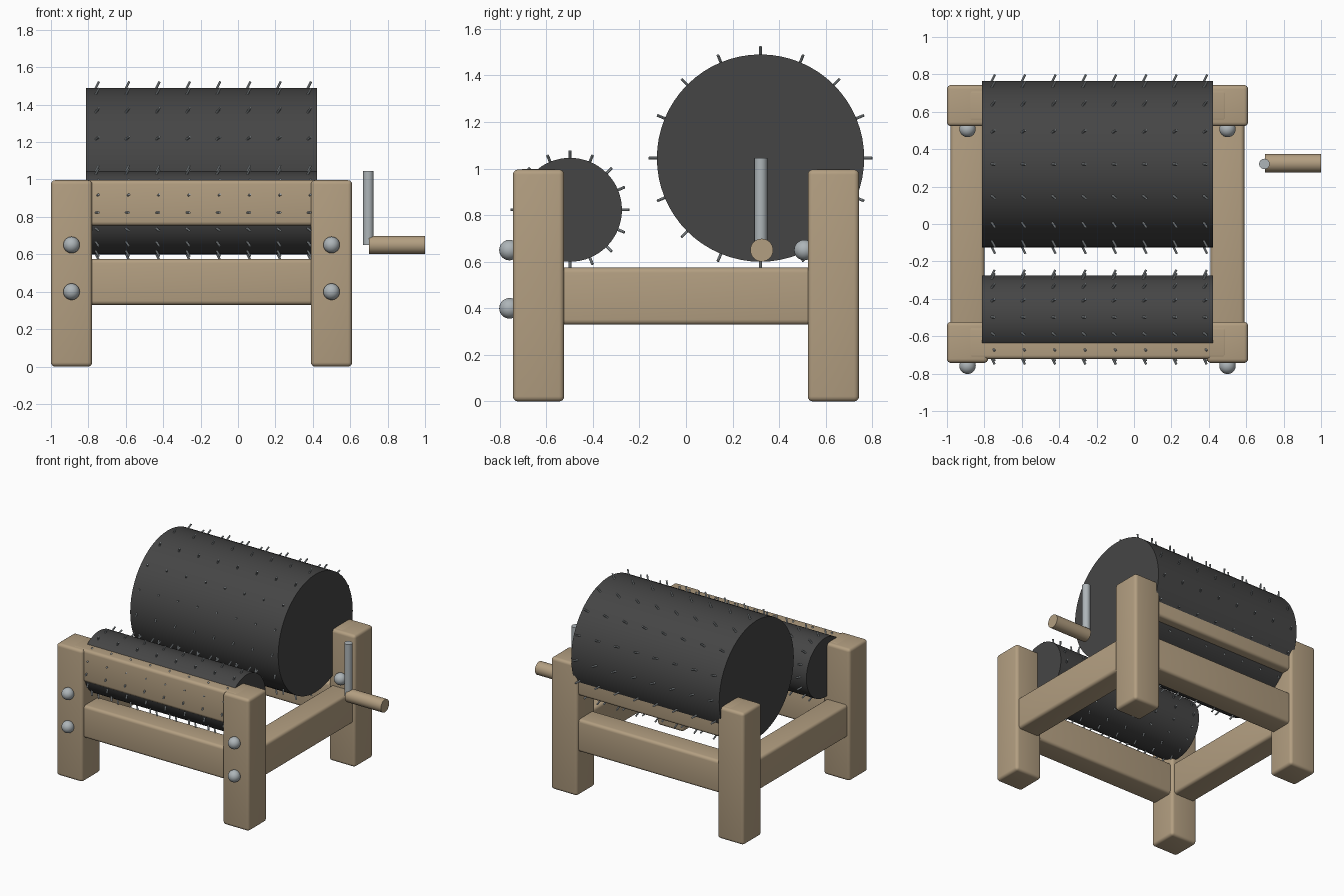
import bpy
import bmesh
from math import pi, cos, sin
from mathutils import Matrix, Vector

cube = bpy.data.objects.get("Cube")
if cube:
    bpy.data.objects.remove(cube, do_unlink=True)


def material(name, rgb):
    m = bpy.data.materials.new(name)
    m.use_nodes = True
    m.diffuse_color = (*rgb, 1)
    m.node_tree.nodes["Principled BSDF"].inputs["Base Color"].default_value = (*rgb, 1)
    return m


WOOD = material("tan wood", (0.45, 0.345, 0.22))
DARK = material("charcoal drum", (0.06, 0.06, 0.06))
METAL = material("grey metal", (0.42, 0.46, 0.48))


def finish(name, bm, mat, smooth=True):
    mesh = bpy.data.meshes.new(name)
    bm.to_mesh(mesh)
    bm.free()
    mesh.materials.append(mat)
    ob = bpy.data.objects.new(name, mesh)
    bpy.context.collection.objects.link(ob)
    if smooth:
        bpy.ops.object.select_all(action="DESELECT")
        ob.select_set(True)
        bpy.context.view_layer.objects.active = ob
        bpy.ops.object.shade_smooth_by_angle(angle=pi / 5)
    return ob


def add_rod(bm, start, end, radius, sides):
    start, end = Vector(start), Vector(end)
    axis = end - start
    turn = axis.to_track_quat("Z", "Y").to_matrix().to_4x4()
    bmesh.ops.create_cone(bm, cap_ends=True, segments=sides, radius1=radius,
                          radius2=radius, depth=axis.length,
                          matrix=Matrix.Translation((start + end) / 2) @ turn)


def rod(name, start, end, radius, mat, sides=32):
    bm = bmesh.new()
    add_rod(bm, start, end, radius, sides)
    return finish(name, bm, mat)


def beam(name, centre, size):
    bm = bmesh.new()
    bmesh.ops.create_cube(bm, size=1, matrix=Matrix.Translation(centre)
                          @ Matrix.Diagonal((*size, 1)))
    bmesh.ops.bevel(bm, geom=bm.edges[:], offset=0.022, segments=4,
                    profile=0.5, affect="EDGES")
    return finish(name, bm, WOOD)


# Frame: four posts, low rails all round, high rails front and back
MID_X, HALF_X, HALF_Y = -0.195, 0.695, 0.633
LOW_Z, HIGH_Z = 0.452, 0.875
THICK, TALL = 0.18, 0.245
for sx, side in ((-1, "right"), (1, "left")):
    x = MID_X + sx * HALF_X
    beam(side + "_low_rail", (x, 0, LOW_Z), (THICK, 2 * HALF_Y, TALL))
    for sy, end in ((-1, "front"), (1, "back")):
        y = sy * HALF_Y
        beam(f"{end}_{side}_post", (x, y, 0.498), (0.22, 0.22, 0.996))
        # Round bolt heads on the forward face of each post
        for level, z in (("low", 0.4), ("high", 0.65)):
            bm = bmesh.new()
            bmesh.ops.create_uvsphere(bm, u_segments=24, v_segments=16, radius=0.044,
                                      matrix=Matrix.Translation((x, y - 0.125, z)))
            finish(f"{end}_{side}_{level}_bolt", bm, METAL)
for sy, end in ((-1, "front"), (1, "back")):
    for level, z in (("low", LOW_Z), ("high", HIGH_Z)):
        beam(f"{end}_{level}_rail", (MID_X, sy * HALF_Y, z), (2 * HALF_X, THICK, TALL))


# Drums with rings of leaning spikes
def drum(name, y, z, radius, reach):
    rod(name, (-0.813, y, z), (0.423, y, z), radius, DARK, 64)
    bm = bmesh.new()
    for i in range(8):
        x = -0.76 + i * 0.162
        for k in range(16):
            a = k * pi / 8
            out = Vector((0, cos(a), sin(a)))
            base = Vector((x, y, z)) + out * radius
            lean = Vector((0.5, 0, 0)) + out
            add_rod(bm, base - lean * 0.02, base + lean * reach, 0.006, 8)
    finish(name + "_spikes", bm, METAL)


drum("large_drum", 0.32, 1.045, 0.445, 0.034)
drum("small_drum", -0.498, 0.823, 0.223, 0.03)

# Crank arm and grip
rod("crank_arm", (0.697, 0.321, 0.65), (0.697, 0.321, 1.046), 0.028, METAL)
rod("crank_grip", (0.7, 0.325, 0.65), (1.0, 0.325, 0.65), 0.049, WOOD)
